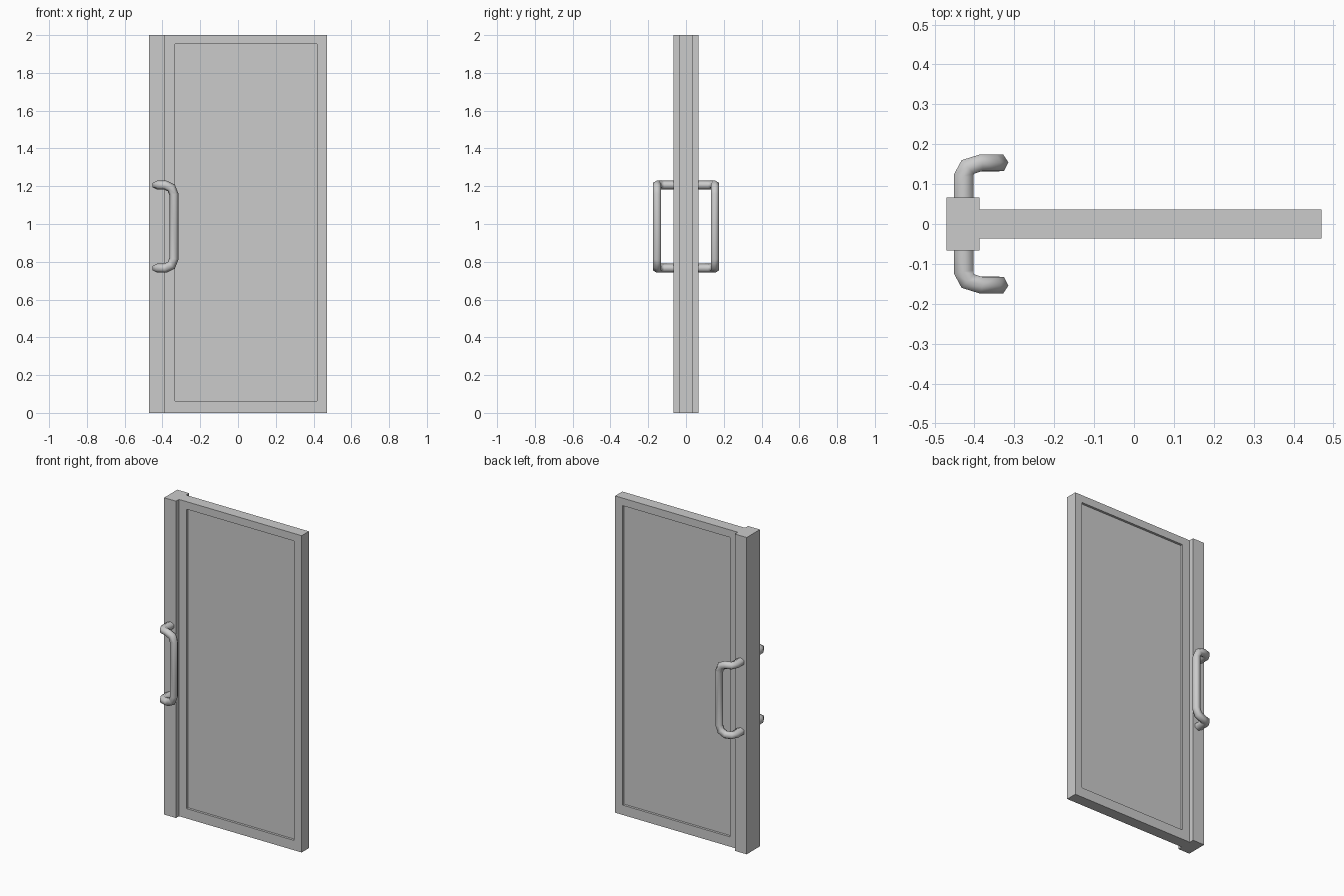
import bpy, bmesh, math
from mathutils import Vector

cube = bpy.data.objects.get("Cube")
if cube:
    bpy.data.objects.remove(cube, do_unlink=True)

grey = bpy.data.materials.new("light_grey")
grey.use_nodes = True
colour = (0.6, 0.6, 0.6, 1)
grey.diffuse_color = colour
grey.node_tree.nodes["Principled BSDF"].inputs["Base Color"].default_value = colour


def finish(name, bm):
    bmesh.ops.recalc_face_normals(bm, faces=bm.faces)
    mesh = bpy.data.meshes.new(name)
    bm.to_mesh(mesh)
    bm.free()
    mesh.materials.append(grey)
    ob = bpy.data.objects.new(name, mesh)
    bpy.context.collection.objects.link(ob)
    return ob


def box(x0, x1, depth, height):
    bm = bmesh.new()
    bmesh.ops.create_cube(bm, size=1)
    for v in bm.verts:
        v.co = (x0 if v.co.x < 0 else x1, v.co.y * 2 * depth, (v.co.z + 0.5) * height)
    return bm


# Upright stile carrying the handles
finish("handle_stile", box(-0.47, -0.387, 0.066, 2))

# Door leaf with a recessed panel on both faces
bm = box(-0.387, 0.47, 0.036, 2)
bm.normal_update()
for face in [f for f in bm.faces if abs(f.normal.y) > 0.9]:
    side = math.copysign(1, face.normal.y)
    bmesh.ops.inset_individual(bm, faces=[face], thickness=0.05)
    for v in face.verts:
        v.co.x = -0.333 if v.co.x < 0 else 0.418
        v.co.z = 0.062 if v.co.z < 1 else 1.952
    walls = bmesh.ops.extrude_discrete_faces(bm, faces=[face])["faces"]
    for v in walls[0].verts:
        v.co.y -= side * 0.015
bmesh.ops.remove_doubles(bm, verts=bm.verts, dist=0.0001)
finish("door_leaf", bm)


def handle(name, side, middle=0.986, radius=0.024):
    # Upper half of the grip path, mirrored for the lower half
    half = [(-0.427, 0.06, 0.22), (-0.427, 0.12, 0.22), (-0.417, 0.143, 0.22),
            (-0.385, 0.153, 0.22), (-0.353, 0.153, 0.205), (-0.339, 0.153, 0.17)]
    path = [Vector((x, side * y, middle + z)) for x, y, z in half]
    path += [Vector((x, side * y, middle - z)) for x, y, z in reversed(half)]
    # Hexagonal ring carried along the path with mitred corners
    ring = [path[0] + radius * Vector((math.sin(a), 0, math.cos(a)))
            for a in (math.tau * k / 6 for k in range(6))]
    rings = [ring]
    for i in range(1, len(path)):
        along = (path[i] - path[i - 1]).normalized()
        ahead = (path[i + 1] - path[i]).normalized() if i + 1 < len(path) else along
        plane = (along + ahead).normalized()
        ring = [p + along * ((path[i] - p).dot(plane) / along.dot(plane)) for p in ring]
        rings.append(ring)
    bm = bmesh.new()
    loops = []
    for i, ring in enumerate(rings):
        widen = 1.18 if i in (0, 1, len(rings) - 2, len(rings) - 1) else 1
        loops.append([bm.verts.new((path[i].x + (p.x - path[i].x) * widen, p.y, p.z))
                      for p in ring])
    for a, b in zip(loops, loops[1:]):
        for k in range(6):
            bm.faces.new((a[k], a[(k + 1) % 6], b[(k + 1) % 6], b[k]))
    for end in (loops[0], loops[-1]):
        bm.faces.new(end)
    ob = finish(name, bm)
    for poly in ob.data.polygons:
        poly.use_smooth = len(poly.vertices) == 4


handle("front_handle", -1)
handle("back_handle", 1)
